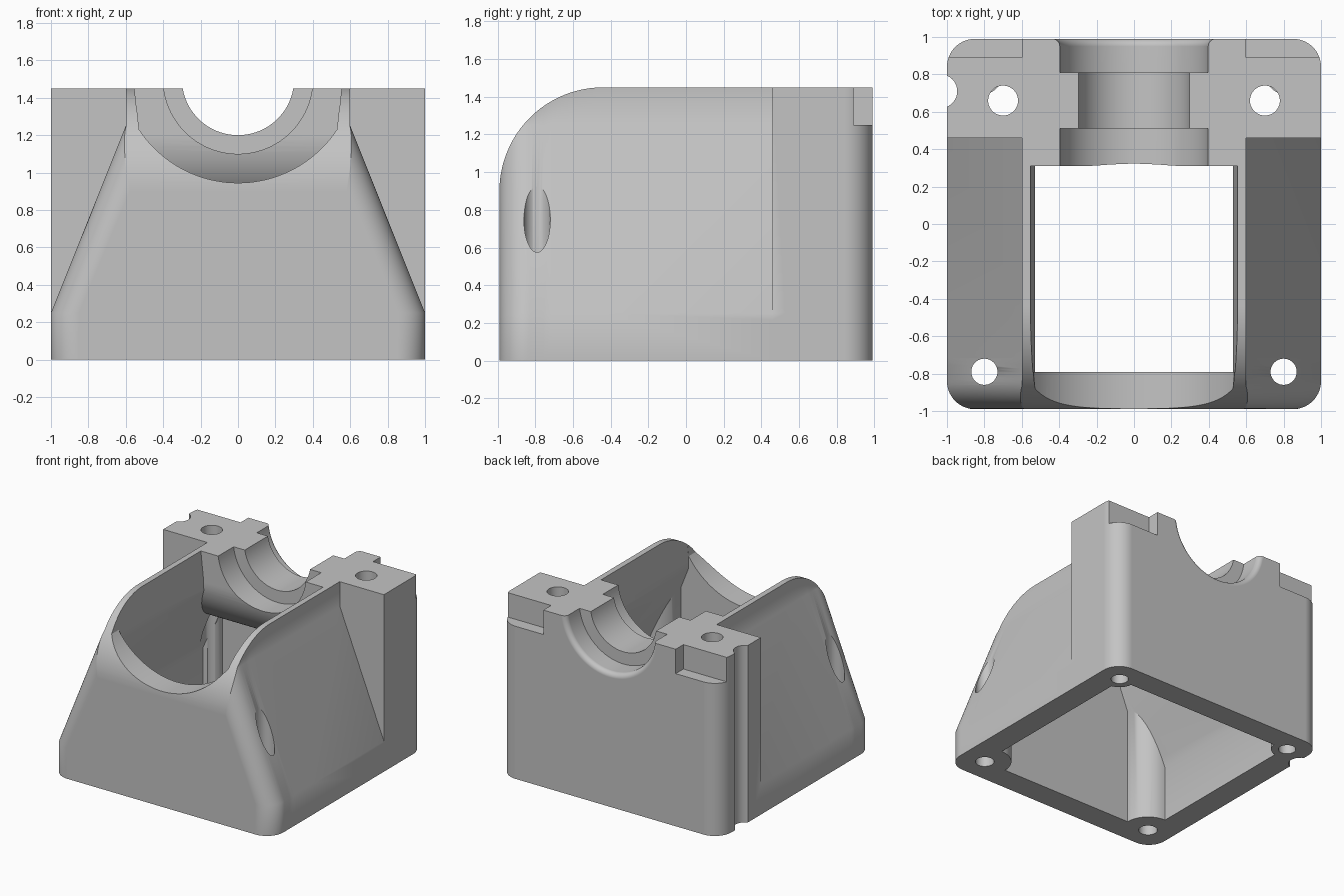
import bpy
import bmesh
from math import sin, cos, pi, sqrt

old = bpy.data.objects.get("Cube")
if old:
    bpy.data.objects.remove(old, do_unlink=True)

grey = bpy.data.materials.new("plain grey")
grey.use_nodes = True
GREY = (0.55, 0.55, 0.55, 1)
grey.diffuse_color = GREY
grey.node_tree.nodes["Principled BSDF"].inputs["Base Color"].default_value = GREY


def loft(name, rings, wrap=False):
    """Skin a row of equal point rings; cap the ends unless wrapped."""
    bm = bmesh.new()
    rows = [[bm.verts.new(p) for p in ring] for ring in rings]
    n = len(rows[0])
    for a, b in zip(rows, rows[1:] + rows[:1] if wrap else rows[1:]):
        for i in range(n):
            j = (i + 1) % n
            bm.faces.new((a[i], a[j], b[j], b[i]))
    if not wrap:
        bm.faces.new(rows[0])
        bm.faces.new(rows[-1])
    bmesh.ops.remove_doubles(bm, verts=bm.verts, dist=1e-5)
    bmesh.ops.recalc_face_normals(bm, faces=bm.faces)
    mesh = bpy.data.meshes.new(name)
    bm.to_mesh(mesh)
    bm.free()
    mesh.materials.append(grey)
    ob = bpy.data.objects.new(name, mesh)
    bpy.context.collection.objects.link(ob)
    return ob


def prism(name, pts, a, b, axis):
    """Extrude a 2D outline along one axis from a to b."""
    place = {"x": lambda u, v, w: (w, u, v),
             "y": lambda u, v, w: (u, w, v),
             "z": lambda u, v, w: (u, v, w)}[axis]
    return loft(name, [[place(u, v, w) for u, v in pts] for w in (a, b)])


def arc(cx, cy, rx, ry, a, b, n=16):
    return [(cx + rx * cos(a + (b - a) * i / n), cy + ry * sin(a + (b - a) * i / n))
            for i in range(n + 1)]


def rod(name, x, y, r, a, b):
    return prism(name, arc(x, y, r, r, 0, 2 * pi, 40)[:-1], a, b, "z")


def mirrored(pts):
    return pts + [(-x, z) for x, z in reversed(pts)]


def combine(target, tool, op="DIFFERENCE"):
    mod = target.modifiers.new("join", "BOOLEAN")
    mod.operation, mod.solver, mod.object = op, "EXACT", tool
    bpy.context.view_layer.objects.active = target
    bpy.ops.object.modifier_apply(modifier=mod.name)
    bpy.data.objects.remove(tool, do_unlink=True)


# Front body: tapering sides, rounded front corners and large rounded top edge
FRONT, BACK, TOP, ROUND, CORNER = -0.99, 0.99, 1.45, 0.55, 0.15


def section(y, top):
    s = max(0, CORNER - (y - FRONT))
    inset = CORNER - sqrt(CORNER ** 2 - s ** 2)

    def wall(z):
        return max(0.6, 1 - 0.4 * (z - 0.25)) - inset * 1.077
    knee = min(1.25, top - 0.005)
    half = [(1 - inset, 0), (1 - inset, 0.25), (wall(knee), knee), (wall(top), top)]
    return [(x, y, z) for x, z in mirrored(half)]


curve = arc(FRONT + ROUND, TOP - ROUND, ROUND, ROUND, pi, pi / 2, 36)
housing = loft("housing", [section(y, z) for y, z in curve] + [section(0.6, TOP)])

# Full-width rear block with rounded back corners
plan = [(1, 0.46)] + arc(1 - CORNER, BACK - CORNER, CORNER, CORNER, 0, pi / 2)
combine(housing, prism("rear_block", mirrored(plan), 0, TOP, "z"), "UNION")

# Inner cavity, leaving corner bosses and the bearing support
cavity = prism("cavity", mirrored([(0.8, -0.2), (0.8, 0.45), (0.53, 1.13),
                                   (0.53, 1.23), (0.57, 1.6)]), -0.79, 0.8, "y")
support = [(0.31, 2)] + arc(0.8, 1.2, 0.49, 0.45, pi, 1.5 * pi, 24) + [(1, 0.75), (1, 2)]
combine(cavity, prism("bearing_support", support, -1.2, 1.2, "x"))
for side in (-1, 1):
    combine(cavity, rod("front_boss", side * 0.8, -0.79, 0.2, -0.5, 2))
    combine(cavity, rod("rear_boss", side * 0.82, 0.81, 0.12, -0.5, 2))
combine(housing, cavity)

# Scooped opening through the front wall
scoop = arc(0, 1.58, 0.635, 0.635, -0.583, -pi + 0.583, 40)
scoop = [(0.569, 1.6)] + scoop + [(-0.569, 1.6)]
combine(housing, prism("front_scoop", [(x * 0.998, z) for x, z in scoop], -1.2, -0.6, "y"))

# Stepped bearing bore with a flared rear mouth
bore = [(0, 0.2), (0.4, 0.2), (0.4, 0.51), (0.3, 0.51), (0.3, 0.81), (0.4, 0.81)]
bore += arc(0.44, 0.95, 0.04, 0.04, pi, pi / 2, 8) + [(0.44, 1.1), (0, 1.1)]
steps = 96
rings = [[(r * cos(t), y, 1.5 + r * sin(t)) for r, y in bore]
         for t in (2 * pi * i / steps for i in range(steps))]


def turned(name):
    # Stack of rings along the axis, capped at both ends
    around = [[ring[k] for ring in rings] for k in range(1, len(bore) - 1)]
    return loft(name, around)


combine(housing, turned("bearing_bore"))

# Screw holes and rear corner notches on both sides
for side in (-1, 1):
    combine(housing, rod("front_hole", side * 0.8, -0.79, 0.07, -0.2, 2))
    combine(housing, rod("top_hole", side * 0.7, 0.66, 0.08, 0.1, 2))
    combine(housing, rod("rear_hole", side * 0.82, 0.81, 0.065, -0.2, 0.4))
    notch = [(side * 0.6, 0.89), (side * 1.2, 0.89), (side * 1.2, 1.2), (side * 0.6, 1.2)]
    combine(housing, prism("corner_notch", notch, 1.25, 1.7, "z"))

# Vertical groove on one side
combine(housing, rod("side_groove", -1.035, 0.71, 0.09, -0.2, 2))

# Shading
bpy.ops.object.select_all(action="DESELECT")
housing.select_set(True)
bpy.context.view_layer.objects.active = housing
bpy.ops.object.shade_smooth_by_angle(angle=0.5)
normals = housing.modifiers.new("flat faces", "WEIGHTED_NORMAL")
normals.keep_sharp = True
